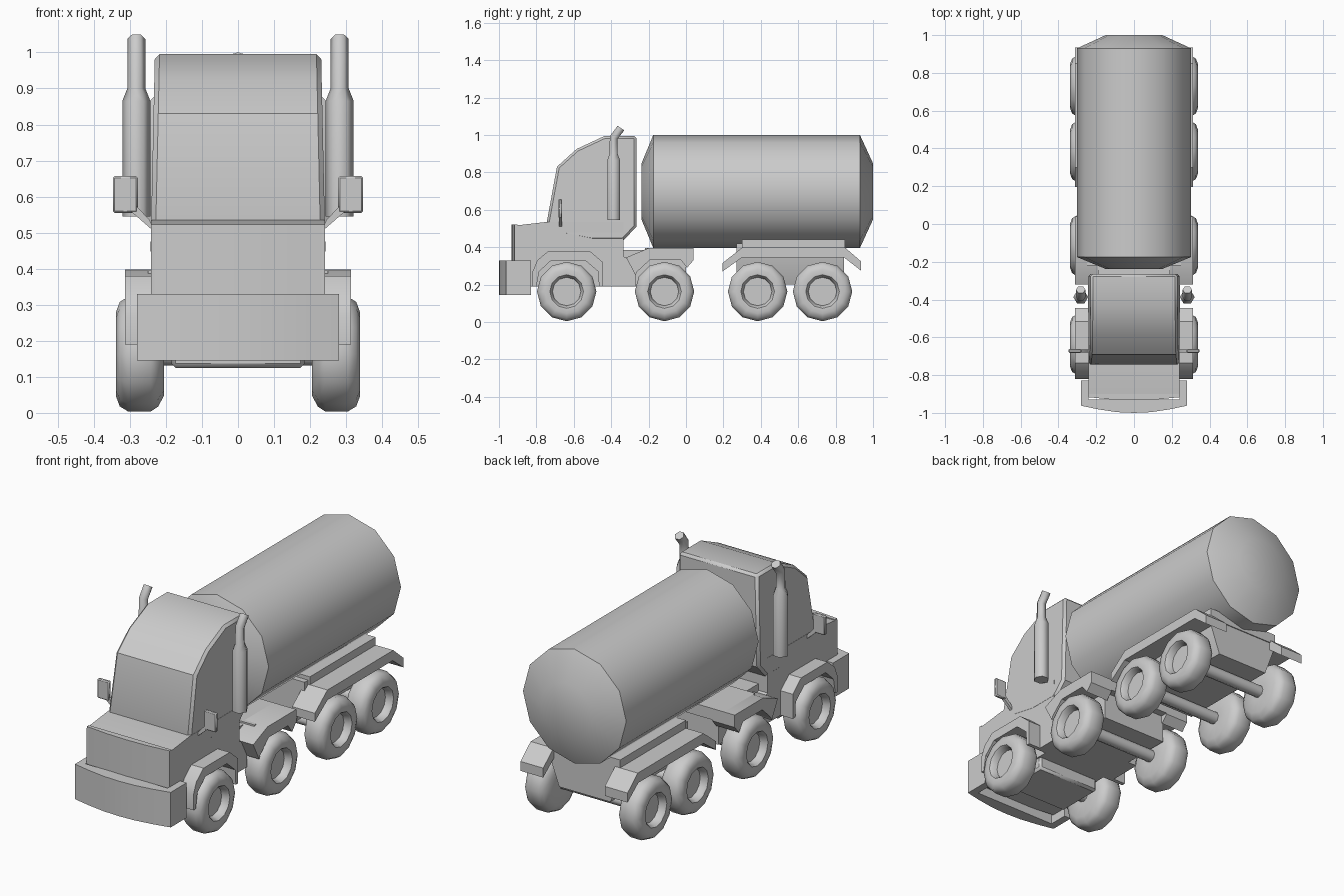
import bpy, bmesh, math
from mathutils import Vector

if "Cube" in bpy.data.objects:
    bpy.data.objects.remove(bpy.data.objects["Cube"])


def finish(name, bm, angle=35, mirror=False, bevel=0):
    bmesh.ops.recalc_face_normals(bm, faces=bm.faces)
    me = bpy.data.meshes.new(name)
    bm.to_mesh(me)
    bm.free()
    me.shade_smooth()
    me.set_sharp_from_angle(angle=math.radians(angle))
    ob = bpy.data.objects.new(name, me)
    bpy.context.collection.objects.link(ob)
    if bevel:
        mod = ob.modifiers.new("bevel", 'BEVEL')
        mod.width, mod.segments = bevel, 1
        mod.limit_method, mod.angle_limit = 'ANGLE', math.radians(50)
    if mirror:
        ob.modifiers.new("mirror", 'MIRROR')
    return ob


def skin(name, rings, **kw):
    """Join equal-length rings of points into a closed solid."""
    bm = bmesh.new()
    vs = [[bm.verts.new(p) for p in r] for r in rings]
    n = len(vs[0])
    for a, b in zip(vs, vs[1:]):
        for i in range(n):
            bm.faces.new((a[i], a[(i + 1) % n], b[(i + 1) % n], b[i]))
    bm.faces.new(vs[0])
    bm.faces.new(vs[-1])
    return finish(name, bm, **kw)


def side_prism(name, pts, x0, x1, **kw):
    """Side profile (y, z) extruded across x."""
    return skin(name, [[(x, y, z) for y, z in pts] for x in (x0, x1)], **kw)


def plan_prism(name, pts, z0, z1, **kw):
    """Plan outline (x, y) extruded up z."""
    return skin(name, [[(x, y, z) for x, y in pts] for z in (z0, z1)], **kw)


def box(name, x, y, z, **kw):
    return side_prism(name, [(y[0], z[0]), (y[1], z[0]), (y[1], z[1]), (y[0], z[1])], x[0], x[1], **kw)


def lathe(name, profile, centre, axis, n, **kw):
    """Profile of (distance along axis, radius) turned round x or y."""
    rings = []
    for d, r in profile:
        ring = []
        for i in range(n):
            a = math.pi * 2 * i / n
            u, v = r * math.sin(a), r * math.cos(a)
            p = (d, u, v) if axis == 'x' else (u, d, v)
            ring.append(Vector(centre) + Vector(p))
        rings.append(ring)
    return skin(name, rings, **kw)


# tank
lathe("tank", [(-0.238, 0.15), (-0.175, 0.302), (0.93, 0.302), (1.0, 0.15)],
      (0, 0, 0.698), 'y', 12)

# upper cab, tapering towards the roof
cab = [(-0.735, 0.48), (-0.745, 0.53), (-0.69, 0.83), (-0.585, 0.925), (-0.435, 0.995),
       (-0.265, 0.995), (-0.265, 0.51), (-0.335, 0.435), (-0.5, 0.435)]
skin("cab_upper", [[(s * (0.2415 - 0.022 * (z - 0.5)), y, z) for y, z in cab] for s in (-1, 1)],
     bevel=0.013)

# lower cab with hood and front wheel arch
lower = [(-0.918, 0.19), (-0.918, 0.515), (-0.745, 0.535), (-0.335, 0.535), (-0.335, 0.35),
         (-0.27, 0.32), (-0.27, 0.19), (-0.455, 0.19), (-0.47, 0.27), (-0.54, 0.335),
         (-0.735, 0.335), (-0.805, 0.27), (-0.82, 0.19)]
side_prism("cab_lower", lower, -0.242, 0.242)

# bowed grille face
plan_prism("grille", [(-0.242, -0.90), (-0.242, -0.917), (-0.12, -0.929), (0, -0.933),
                      (0.12, -0.929), (0.242, -0.917), (0.242, -0.90)], 0.19, 0.522)

# bumper wrapping round the front
outer = [(0.28, -0.828), (0.28, -0.962), (0.19, -0.981), (0.09, -0.996)]
inner = [(-0.24, -0.828), (-0.24, -0.93), (0.24, -0.93), (0.24, -0.828)]
plan_prism("bumper", outer + [(0, -1.0)] + [(-x, y) for x, y in reversed(outer)] + inner, 0.145, 0.33)

# chassis under the cab, and rear frame below the tank
box("chassis", (-0.19, 0.19), (-0.91, 0.0), (0.19, 0.385))
box("engine_sump", (-0.185, 0.185), (-0.77, -0.51), (0.125, 0.2), bevel=0.012)
box("drive_deck", (-0.25, 0.25), (-0.22, 0.04), (0.335, 0.395))
skin("rear_frame", [[(-w, 0.27, z), (w, 0.27, z), (w, 0.845, z), (-w, 0.845, z)]
                    for w, z in ((0.15, 0.2), (0.2, 0.335), (0.2, 0.42))])
box("tank_saddle", (-0.21, 0.21), (0.30, 0.85), (0.385, 0.44))

# fenders
side_prism("front_fender", [
    (-0.82, 0.19), (-0.82, 0.27), (-0.795, 0.33), (-0.735, 0.38), (-0.515, 0.38), (-0.445, 0.32),
    (-0.445, 0.19), (-0.465, 0.19), (-0.47, 0.27), (-0.54, 0.33), (-0.72, 0.33), (-0.785, 0.27),
    (-0.80, 0.19)], 0.19, 0.313, mirror=True)
side_prism("drive_fender", [
    (-0.32, 0.345), (-0.2, 0.395), (0.04, 0.395), (0.04, 0.33), (0.005, 0.29), (-0.03, 0.335),
    (-0.19, 0.335), (-0.26, 0.27), (-0.27, 0.25)], 0.18, 0.313, mirror=True)
side_prism("rear_fender", [
    (0.195, 0.27), (0.195, 0.315), (0.30, 0.398), (0.85, 0.398), (0.935, 0.325), (0.935, 0.275),
    (0.845, 0.345), (0.30, 0.345)], 0.18, 0.313, mirror=True)

# wheels and axles
tyre = [(0.205, 0.05), (0.205, 0.115), (0.222, 0.146), (0.242, 0.159), (0.305, 0.159),
        (0.328, 0.145), (0.338, 0.118), (0.336, 0.09), (0.325, 0.082), (0.298, 0.076)]
for i, y in enumerate((-0.638, -0.115, 0.383, 0.73), 1):
    lathe(f"wheel_{i}", tyre, (0, y, 0.163), 'x', 12, mirror=True, angle=45)
    lathe(f"axle_{i}", [(-0.22, 0.032), (0.22, 0.032)], (0, y, 0.163), 'x', 8, angle=50)

# exhaust stacks with bent tips
stack = []
for y, z, r, tilt in ((-0.387, 0.545, 0.039, 0), (-0.387, 0.865, 0.039, 0), (-0.387, 0.9, 0.025, 0),
                      (-0.387, 0.985, 0.025, 0.35), (-0.348, 1.037, 0.025, 0.6)):
    stack.append([(0.282 + r * math.cos(a), y + r * math.sin(a) * math.cos(tilt),
                   z - r * math.sin(a) * math.sin(tilt))
                  for a in (i * math.pi / 3 for i in range(6))])
skin("exhaust_stack", stack, mirror=True, angle=65)

# wing mirrors
box("wing_mirror", (0.278, 0.347), (-0.682, -0.662), (0.555, 0.657), mirror=True, bevel=0.005)
arm = [(0.235, 0.505), (0.245, 0.535), (0.28, 0.572), (0.295, 0.557)]
skin("mirror_arm", [[(x, y, z) for x, z in arm] for y in (-0.68, -0.664)], mirror=True)
